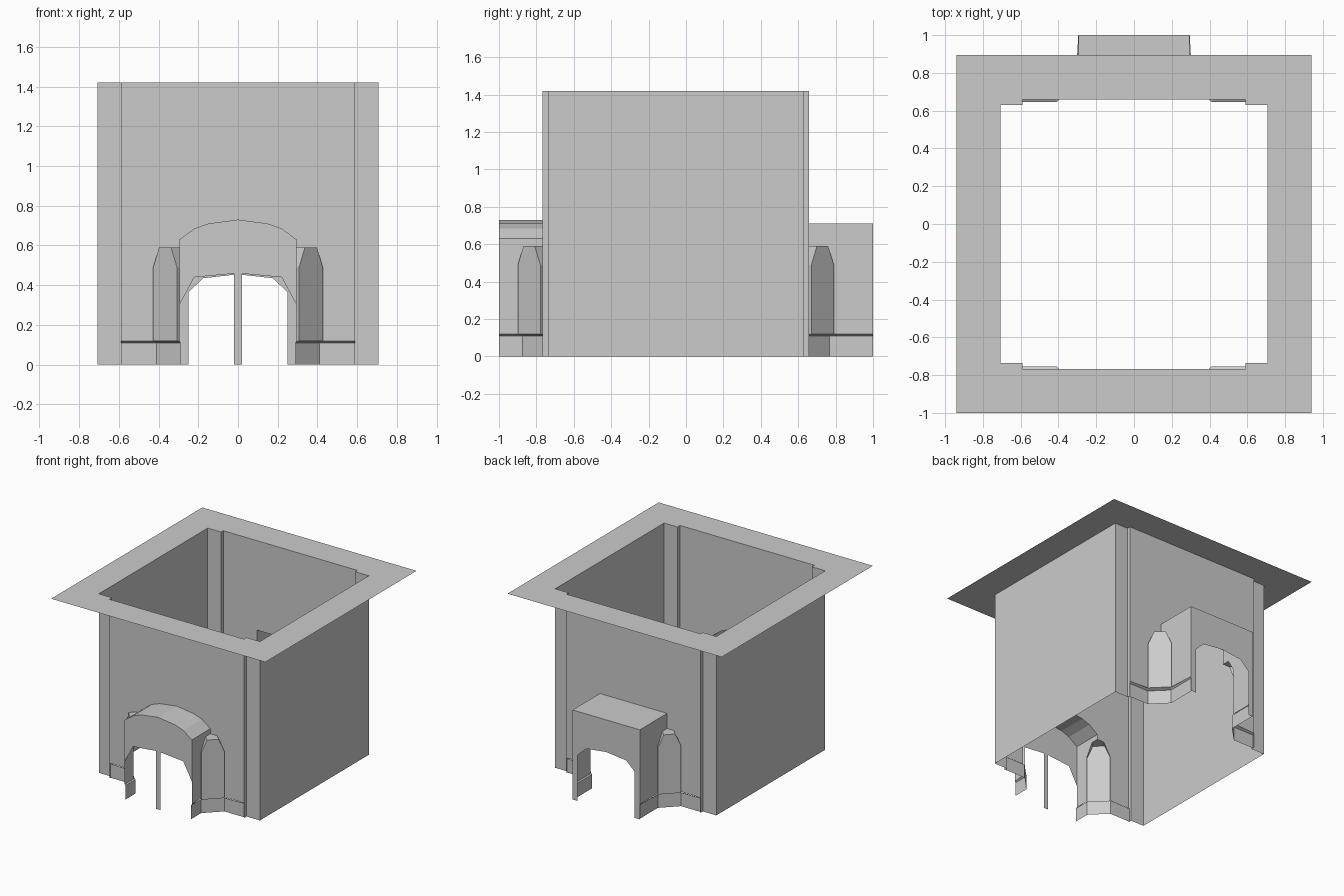
import bpy

cube = bpy.data.objects.get("Cube")
if cube:
    bpy.data.objects.remove(cube, do_unlink=True)

stone = bpy.data.materials.new("plain grey")
stone.use_nodes = True
stone.diffuse_color = (0.6, 0.6, 0.6, 1)
stone.node_tree.nodes["Principled BSDF"].inputs["Base Color"].default_value = (0.6, 0.6, 0.6, 1)

TOP = 1.42        # height of the room
SIDE = 0.707      # half width at the side walls
PANEL = 0.59      # half width of the end panels
JAMB = 0.295      # half width of the porches
CUT = 0.12        # size of the cut corners beside the porches
LEDGE = 0.12      # height of the skirting
STEP = 0.012      # small offsets of skirting and niche


def sheets(name, polygons):
    """Make one object of flat, unthickened polygons."""
    verts, faces = [], []
    for poly in polygons:
        faces.append(range(len(verts), len(verts) + len(poly)))
        verts += poly
    mesh = bpy.data.meshes.new(name)
    mesh.from_pydata(verts, [], [list(f) for f in faces])
    mesh.materials.append(stone)
    mesh.validate()
    obj = bpy.data.objects.new(name, mesh)
    bpy.context.collection.objects.link(obj)
    return obj


def strip(lower, upper):
    """Quads between two matching lines of points."""
    return [[lower[i], lower[i + 1], upper[i + 1], upper[i]] for i in range(len(lower) - 1)]


def both(half):
    """Complete a right-to-middle profile with its mirror image."""
    return half + [(-x, z) for x, z in reversed(half) if x > 0]


def build_end(label, s, wall, corner, ceiling, opening):
    """One end of the room; s is the sign of y, depths are measured outward."""
    def at(profile, depth):
        return [(x, s * depth, z) for x, z in profile]

    spring = ceiling[0][1]
    # End panel with the porch and niche cut out
    outline = [(PANEL, TOP), (PANEL, LEDGE), (JAMB + CUT, LEDGE), (JAMB + CUT, 0.49),
               (JAMB + CUT / 2, 0.59), (JAMB, 0.59)] + ceiling
    sheets(label + "_end_panel", [at(both(outline), wall)])

    # Porch ceiling and pierced outer face
    arch = both(ceiling)
    sheets(label + "_porch_ceiling", strip(at(arch, wall), at(arch, 1)))
    sheets(label + "_porch_face", [at(arch + both(opening)[::-1], 1)])

    for side, m in (("left", 1), ("right", -1)):
        name = label + "_" + side

        def p(x, depth, z):
            return (m * x, s * depth, z)

        # Corner pilaster and its narrow return
        line = [(SIDE, corner), (PANEL, corner), (PANEL, wall)]
        sheets(name + "_corner", strip([p(x, d, 0) for x, d in line],
                                       [p(x, d, TOP) for x, d in line]))

        # Porch side wall
        sheets(name + "_porch_side", [[
            p(JAMB, wall, 0.59), p(JAMB, wall + CUT / 2, 0.59), p(JAMB, wall + CUT, 0.49),
            p(JAMB, wall + CUT, LEDGE), p(JAMB, 1, LEDGE), p(JAMB, 1, spring),
            p(JAMB, wall, spring)]])

        # Diagonal niche: pointed panel plus the returns to the walls
        def diagonal(t, z, out):
            return p(JAMB + CUT * t + out, wall + CUT * (1 - t) + out, z)

        shape = [(0, LEDGE), (0, 0.49), (0.25, 0.59), (0.75, 0.59), (1, 0.49), (1, LEDGE)]
        face = [diagonal(t, z, STEP) for t, z in shape]
        rim = [p(JAMB, wall + CUT, LEDGE), p(JAMB, wall + CUT, 0.49),
               p(JAMB, wall + CUT / 2, 0.59), p(JAMB + CUT / 2, wall, 0.59),
               p(JAMB + CUT, wall, 0.49), p(JAMB + CUT, wall, LEDGE)]
        cap = [rim[2], rim[3], p(JAMB, wall, 0.59)]
        sheets(name + "_niche", [face, cap] + strip(rim, face))

        # Skirting with a sloping ledge on top
        foot = [(PANEL, wall - STEP), (JAMB + CUT - STEP / 2, wall - STEP),
                (JAMB - STEP / 2, wall + CUT - STEP), (JAMB - STEP / 2, 1)]
        back = [(PANEL, wall), (JAMB + CUT + STEP, wall + STEP),
                (JAMB + STEP, wall + CUT + STEP), (JAMB, 1)]
        low = [p(x, d, 0) for x, d in foot]
        mid = [p(x, d, LEDGE - 0.01) for x, d in foot]
        high = [p(x, d, LEDGE) for x, d in back]
        sheets(name + "_skirting", strip(low, mid) + strip(mid, high))


FRONT, FRONT_CORNER = 0.767, 0.735
BACK, BACK_CORNER = 0.658, 0.63

build_end("front", -1, FRONT, FRONT_CORNER,
          [(JAMB, 0.63), (0.22, 0.685), (0.15, 0.71), (0, 0.73)],
          [(JAMB, 0.30), (0.22, 0.44), (0, 0.46)])
build_end("back", 1, BACK, BACK_CORNER,
          [(JAMB, 0.71)],
          [(JAMB, 0), (0.25, 0), (0.25, 0.365), (0.175, 0.435), (0, 0.455)])

# Thin post in the middle of the front doorway
sheets("front_post", [[(-0.02, -1, 0), (0.02, -1, 0), (0.02, -1, 0.46), (-0.02, -1, 0.46)]])

# Side walls
for side, x in (("left", SIDE), ("right", -SIDE)):
    sheets(side + "_wall", [[(x, -FRONT_CORNER, 0), (x, BACK_CORNER, 0),
                             (x, BACK_CORNER, TOP), (x, -FRONT_CORNER, TOP)]])

# Flat rim around the open top
EDGE, REAR = 0.94, 0.895


def rim_end(outer, corner, wall):
    half = [(EDGE, outer), (EDGE, corner), (SIDE, corner), (PANEL, corner), (PANEL, wall)]
    return [(x, y, TOP) for x, y in both(half)]


rim_faces = [rim_end(-1, -FRONT_CORNER, -FRONT), rim_end(REAR, BACK_CORNER, BACK)[::-1]]
for m in (1, -1):
    quad = [(SIDE, -FRONT_CORNER), (EDGE, -FRONT_CORNER), (EDGE, BACK_CORNER), (SIDE, BACK_CORNER)]
    rim_faces.append([(m * x, y, TOP) for x, y in quad][::m])
sheets("top_rim", rim_faces)
